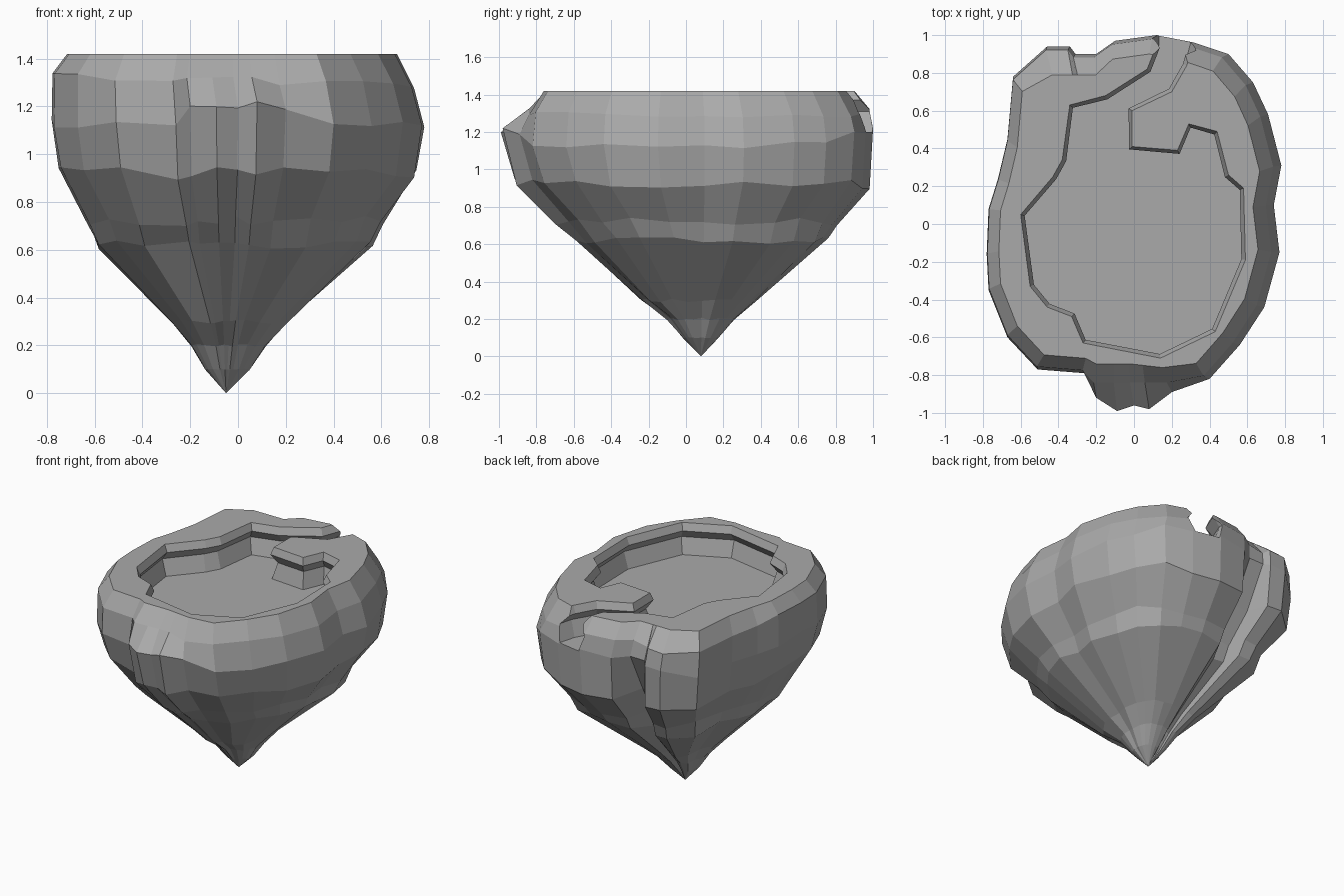
import bpy, bmesh, random
from mathutils import Vector

random.seed(4)
if "Cube" in bpy.data.objects:
    bpy.data.objects.remove(bpy.data.objects["Cube"], do_unlink=True)

stone = bpy.data.materials.new("grey_stone")
stone.use_nodes = True
colour = (0.4, 0.4, 0.4, 1)
stone.diffuse_color = colour
stone.node_tree.nodes["Principled BSDF"].inputs["Base Color"].default_value = colour


def loft(name, rings, tip=None):
    """Skin a stack of matching rings, top to bottom, and close both ends."""
    bm = bmesh.new()
    loops = [[bm.verts.new(p) for p in ring] for ring in rings]
    n = len(loops[0])
    for upper, lower in zip(loops, loops[1:]):
        for i in range(n):
            j = (i + 1) % n
            bm.faces.new((upper[i], upper[j], lower[j], lower[i]))
    bm.faces.new(loops[0])
    if tip:
        end = bm.verts.new(tip)
        for i in range(n):
            bm.faces.new((loops[-1][i], loops[-1][(i + 1) % n], end))
    else:
        bm.faces.new(loops[-1])
    bmesh.ops.recalc_face_normals(bm, faces=bm.faces)
    mesh = bpy.data.meshes.new(name)
    bm.to_mesh(mesh)
    bm.free()
    mesh.materials.append(stone)
    obj = bpy.data.objects.new(name, mesh)
    bpy.context.collection.objects.link(obj)
    return obj


def inset(points, amount):
    """Move a clockwise outline inward along its corner normals."""
    result = []
    for i, p in enumerate(points):
        a, b, c = Vector(points[i - 1]), Vector(p), Vector(points[(i + 1) % len(points)])
        d, e = (b - a).normalized(), (c - b).normalized()
        normal = Vector((d.y + e.y, -d.x - e.x)).normalized()
        result.append(tuple(b + normal * amount))
    return result


# Widest outline of the rock, counter-clockwise
outline = [
    (.74, .10), (.78, .31), (.71, .58), (.63, .75), (.50, .90), (.32, .96),
    (.12, 1.0), (-.10, .97), (-.20, .90), (-.31, .90), (-.34, .94), (-.46, .94),
    (-.64, .78), (-.67, .45), (-.72, .24), (-.77, .08), (-.78, -.16),
    (-.77, -.35), (-.67, -.60), (-.51, -.77), (-.26, -.79), (-.20, -.92),
    (-.09, -.99), (0, -.96), (.08, -.98), (.20, -.89), (.40, -.82),
    (.56, -.64), (.69, -.44), (.77, -.15),
]
crevice = {8, 9}
tip = Vector((-.05, .08, 0))


def rim_point(x, y):
    """Flat rim, kept straight behind the spout and along the back left."""
    back = .79 if x < -.15 else .93
    return (x * .885 - .025, min(max(y * .9, -.74 - x * .1 * (x > 0)), back), 1.42)


# Flat rim, shoulder and widest ring
rim = [rim_point(x, y) for x, y in outline]
shoulder = [(x * .97 - .02, max(y * .98, -.84), 1.31 - x * .02 + random.uniform(-.02, .02))
            for x, y in outline]
widest = [(x, y, 1.13 + .07 * (abs(y) > .88) + random.uniform(-.02, .02))
          for x, y in outline]
rings = [rim, shoulder, widest]

# Lower rings: height, then scale sideways, to the front and to the back
for z, side, front, back in [
    (.92, .96, .93, .98), (.72, .79, .73, .79), (.62, .74, .63, .74),
    (.30, .31, .30, .33), (.20, .20, .17, .20), (.10, .12, .09, .10),
]:
    ring = []
    for i, (x, y) in enumerate(outline):
        dx, dy = x - tip.x, y - tip.y
        depth = .84 if i in crevice else 1
        ring.append((tip.x + dx * side,
                     tip.y + dy * (front if dy < 0 else back) * depth,
                     z + random.uniform(-.03, .03) * min(1, z)))
    rings.append(ring)
rock = loft("floating_rock", rings, tip)

# Basin with a promontory and an outlet channel through the back, clockwise
basin = [
    (.12, 1.2), (.36, 1.2), (.31, .95), (.28, .84), (.20, .70), (-.01, .60),
    (-.01, .41), (.23, .39), (.29, .53), (.44, .49), (.50, .26), (.58, .19),
    (.59, -.19), (.43, -.57), (.14, -.71), (-.27, -.63), (-.33, -.49),
    (-.46, -.44), (-.55, -.33), (-.60, .05), (-.43, .25), (-.38, .34),
    (-.34, .63), (-.15, .68), (.07, .82), (.12, .95),
]
# Overhanging lip, hollow under it, then a wall sloping to the floor
lip, hollow, floor = inset(basin, .022), inset(basin, -.025), inset(basin, .012)
levels = [(basin, 1.6), (basin, 1.42), (lip, 1.37), (hollow, 1.31), (floor, 1.2)]
cutter = loft("basin_cutter", [[(x, y, z) for x, y in pts] for pts, z in levels])
cutter.hide_render = True

cut = rock.modifiers.new("basin", "BOOLEAN")
cut.operation = "DIFFERENCE"
cut.solver = "EXACT"
cut.object = cutter
bpy.context.view_layer.objects.active = rock
bpy.ops.object.modifier_apply(modifier=cut.name)
bpy.data.objects.remove(cutter, do_unlink=True)
